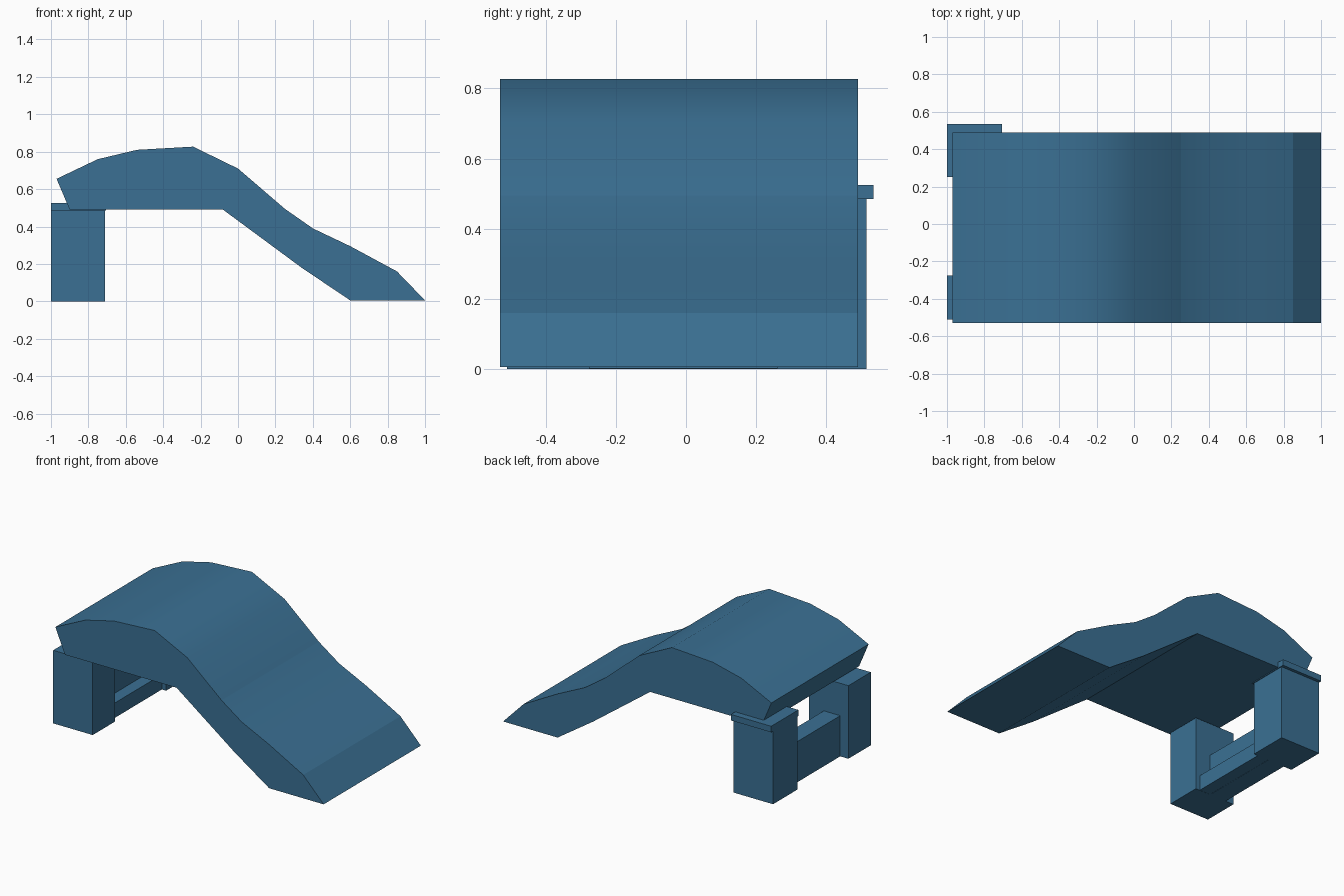
import bpy, bmesh, math

cube = bpy.data.objects.get("Cube")
if cube:
    bpy.data.objects.remove(cube, do_unlink=True)

blue = bpy.data.materials.new("slate_blue")
blue.use_nodes = True
colour = (0.043, 0.163, 0.295, 1)
blue.diffuse_color = colour
blue.node_tree.nodes["Principled BSDF"].inputs["Base Color"].default_value = colour


def finish(name, bm):
    bmesh.ops.recalc_face_normals(bm, faces=bm.faces[:])
    mesh = bpy.data.meshes.new(name)
    bm.to_mesh(mesh)
    bm.free()
    mesh.materials.append(blue)
    obj = bpy.data.objects.new(name, mesh)
    bpy.context.collection.objects.link(obj)
    return obj


def box(name, x, y, z):
    bm = bmesh.new()
    bmesh.ops.create_cube(bm, size=1)
    for v in bm.verts:
        for axis, (low, high) in enumerate((x, y, z)):
            v.co[axis] = high if v.co[axis] > 0 else low
    return finish(name, bm)


# Curved slide body: side profile extruded along its width
top = [(-0.97, 0.655), (-0.75, 0.76), (-0.54, 0.81), (-0.24, 0.827), (0, 0.71),
       (0.25, 0.495), (0.4, 0.39), (0.6, 0.295), (0.85, 0.16), (1, 0.005)]
underside = [(0.6, 0.005), (0.34, 0.18), (-0.08, 0.49), (-0.9, 0.49)]
creases = (0.25, 0.85)

bm = bmesh.new()
side = bm.faces.new([bm.verts.new((x, -0.53, z)) for x, z in top + underside])
result = bmesh.ops.extrude_face_region(bm, geom=[side], use_keep_orig=True)
for item in result["geom"]:
    if isinstance(item, bmesh.types.BMVert):
        item.co.y = 0.49
bmesh.ops.recalc_face_normals(bm, faces=bm.faces[:])
for face in bm.faces:
    face.smooth = True
for edge in bm.edges:
    on_crease = all(any(abs(v.co.x - c) < 0.001 for c in creases) for v in edge.verts)
    edge.smooth = edge.calc_face_angle(0) < math.radians(30) and not on_crease
finish("slide_body", bm)

# Support posts, with a cap on the rear one
post_x = (-1, -0.71)
box("front_post", post_x, (-0.51, -0.275), (0, 0.485))
box("rear_post", post_x, (0.26, 0.515), (0, 0.485))
box("rear_post_cap", (-1, -0.705), (0.25, 0.535), (0.485, 0.525))

# Stepped crossbeam joining the posts
box("crossbeam", (-0.94, -0.82), (-0.3, 0.27), (0, 0.27))
box("crossbeam_step", (-0.93, -0.74), (-0.3, 0.27), (0.001, 0.1))
